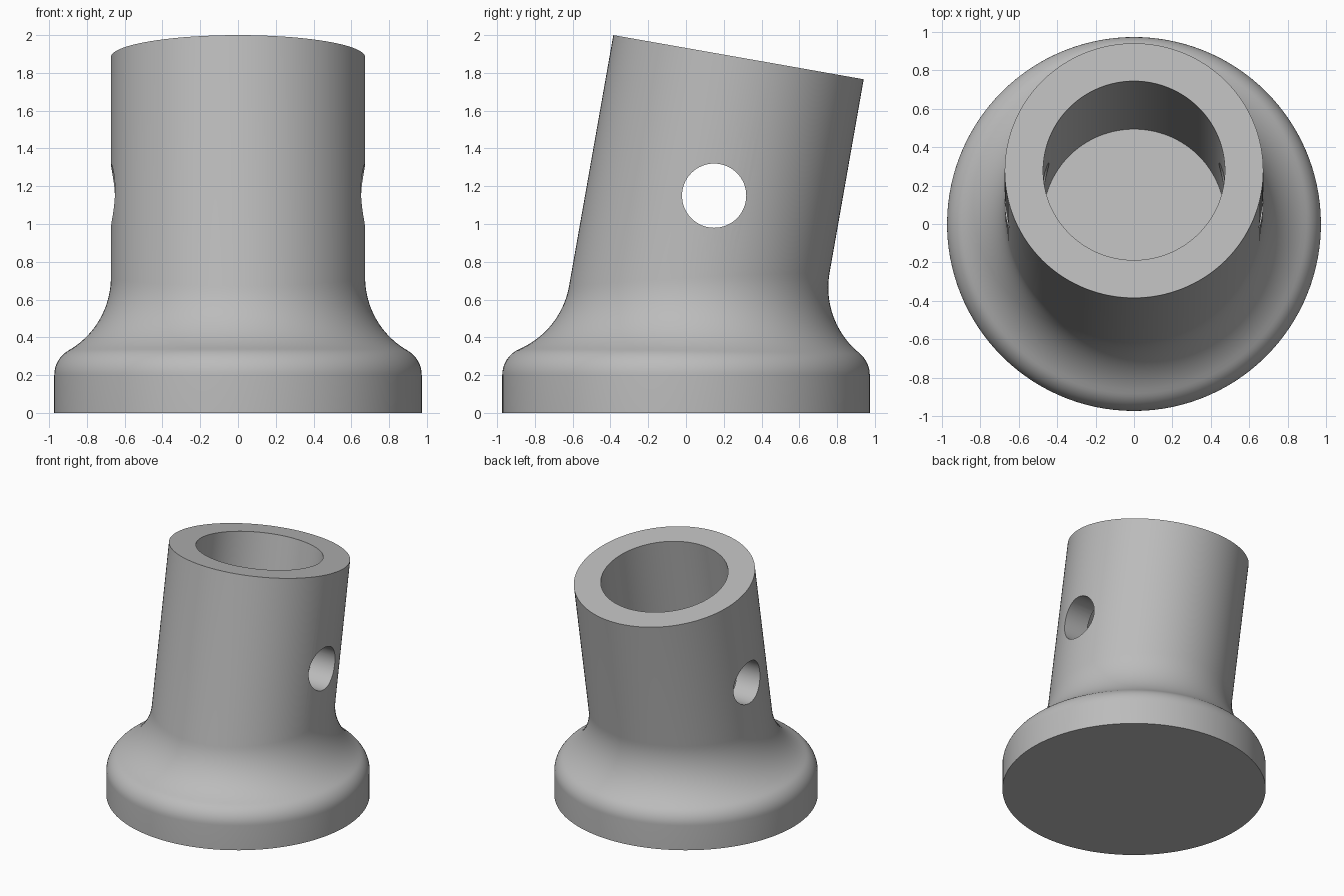
import bpy, bmesh
from math import sin, cos, pi, radians, sqrt, hypot
from mathutils import Vector

if "Cube" in bpy.data.objects:
    bpy.data.objects.remove(bpy.data.objects["Cube"], do_unlink=True)

SEGMENTS = 128
BASE_R, RIM_R, RIM_Z = 0.973, 0.15, 0.2      # flange radius, rounded edge, its start height
TUBE_R, BORE_R, FILLET_R = 0.673, 0.473, 0.45
TILT = radians(10)
AXIS = Vector((0, sin(TILT), cos(TILT)))
ACROSS = Vector((0, cos(TILT), -sin(TILT)))
TOP = Vector((0, 0.278, 1.883))              # centre of the slanted mouth
BORE_DEPTH = 1.44

grey = bpy.data.materials.new("light grey")
grey.use_nodes = True
colour = (0.5, 0.5, 0.5, 1)
grey.diffuse_color = colour
grey.node_tree.nodes["Principled BSDF"].inputs["Base Color"].default_value = colour


def arc(centre, radius, start, end, steps):
    """Points on a circular arc between two unit directions."""
    return [centre + radius * start.slerp(end, i / steps) for i in range(steps + 1)]


def section(angle):
    """Outline from the underside, over the flange, up the tube and into the bore."""
    normal = Vector((cos(angle), 0, 0)) + sin(angle) * ACROSS
    # Rolling-ball fillet touching both the leaning tube and the rounded rim
    z = 0.7
    for _ in range(12):
        reach = (TUBE_R + FILLET_R) * normal
        along = (z - TOP.z - reach.z) / AXIS.z
        ball = TOP + along * AXIS + reach
        rho = hypot(ball.x, ball.y)
        z = RIM_Z + sqrt((FILLET_R + RIM_R) ** 2 - (rho - BASE_R + RIM_R) ** 2)
    out = Vector((ball.x / rho, ball.y / rho, 0))
    rim = out * (BASE_R - RIM_R) + Vector((0, 0, RIM_Z))
    toward = (ball - rim).normalized()
    points = [out * BASE_R]
    points += arc(rim, RIM_R, out, toward, 10)
    points += arc(ball, FILLET_R, -toward, -normal, 18)[1:]
    points += [TOP + TUBE_R * normal, TOP + BORE_R * normal,
               TOP + BORE_R * normal - BORE_DEPTH * AXIS]
    return points


# Flanged tube: sections skinned around, flat underside and bore floor
bm = bmesh.new()
columns = [[bm.verts.new(p) for p in section(2 * pi * i / SEGMENTS)]
           for i in range(SEGMENTS)]
for i, a in enumerate(columns):
    b = columns[(i + 1) % SEGMENTS]
    for j in range(len(a) - 1):
        bm.faces.new((a[j], b[j], b[j + 1], a[j + 1]))
bm.faces.new([c[0] for c in columns])
bm.faces.new([c[-1] for c in columns])
bmesh.ops.recalc_face_normals(bm, faces=bm.faces)
mesh = bpy.data.meshes.new("flanged_tube")
bm.to_mesh(mesh)
bm.free()
mesh.materials.append(grey)
tube = bpy.data.objects.new("flanged_tube", mesh)
bpy.context.collection.objects.link(tube)

# Cross pin hole through both walls
bpy.ops.mesh.primitive_cylinder_add(vertices=64, radius=0.17, depth=2.4,
                                    location=(0, 0.149, 1.15), rotation=(0, pi / 2, 0))
cutter = bpy.context.object
cutter.name = "pin_hole_cutter"
cutter.data.materials.append(grey)
cut = tube.modifiers.new("pin_hole", 'BOOLEAN')
cut.operation = 'DIFFERENCE'
cut.solver = 'EXACT'
cut.object = cutter

bpy.ops.object.select_all(action='DESELECT')
tube.select_set(True)
bpy.context.view_layer.objects.active = tube
bpy.ops.object.modifier_apply(modifier=cut.name)
bpy.data.objects.remove(cutter, do_unlink=True)
bpy.ops.object.shade_smooth_by_angle(angle=radians(30))
